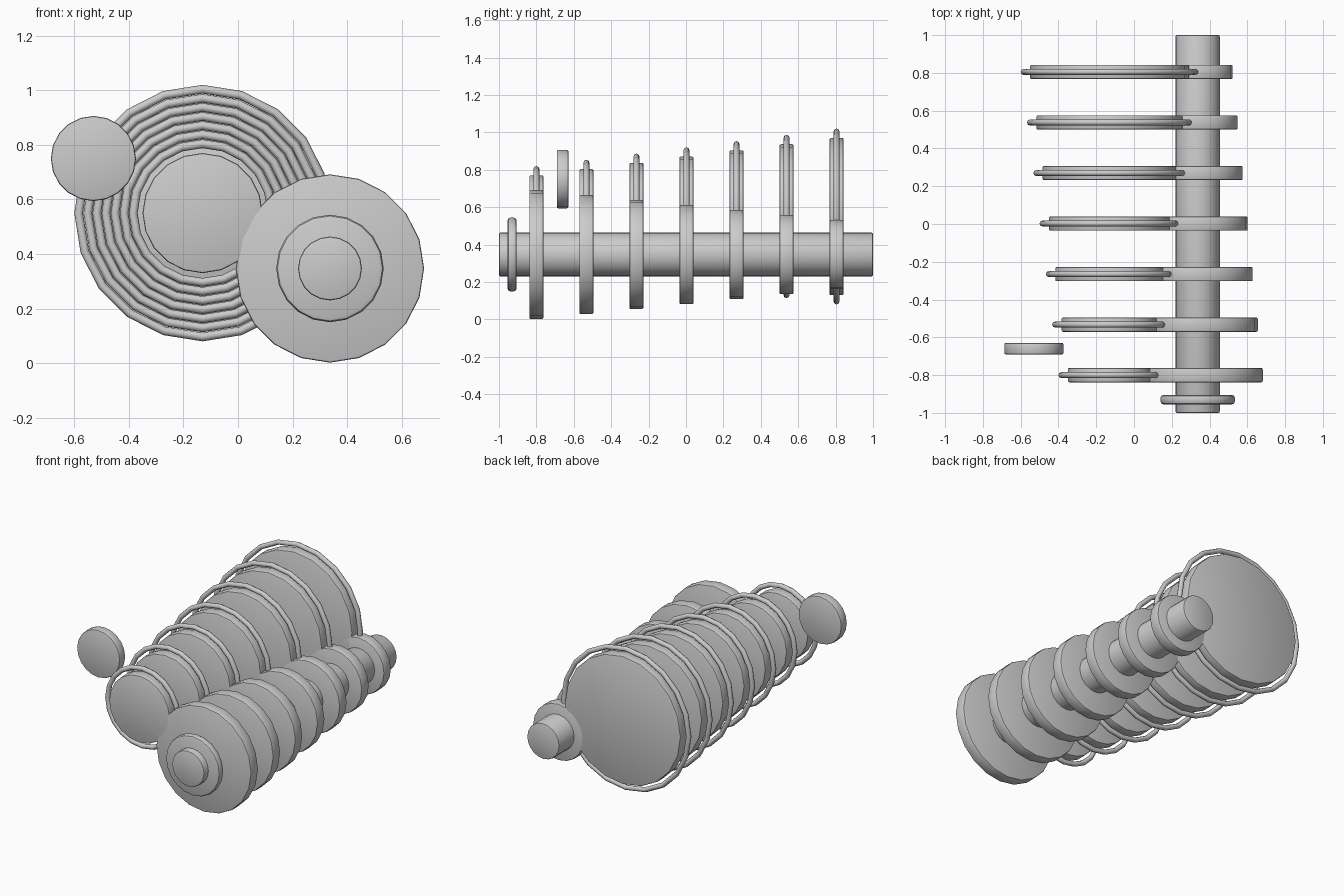
import bpy
from math import radians

if "Cube" in bpy.data.objects:
    bpy.data.objects.remove(bpy.data.objects["Cube"])

SIDES = 20
SHAFT_X, SHAFT_Z = 0.337, 0.347
CONE_X, CONE_Z = -0.13, 0.55


def smooth(obj):
    bpy.ops.object.shade_smooth_by_angle(angle=radians(40))
    return obj


def disc(name, x, y, z, radius, depth, bevel=0.008):
    """Bevelled cylinder lying along y."""
    bpy.ops.mesh.primitive_cylinder_add(vertices=SIDES, radius=radius, depth=depth,
                                        location=(x, y, z), rotation=(radians(90), 0, 0))
    obj = bpy.context.object
    obj.name = name
    mod = obj.modifiers.new("edge_bevel", 'BEVEL')
    mod.width = bevel
    mod.segments = 2
    mod.limit_method = 'ANGLE'
    mod.angle_limit = radians(40)
    bpy.ops.object.modifier_apply(modifier=mod.name)
    return smooth(obj)


def ring(name, x, y, z, outer, tube):
    """Thin torus facing along y."""
    bpy.ops.mesh.primitive_torus_add(major_segments=SIDES, minor_segments=8,
                                     major_radius=outer - tube, minor_radius=tube,
                                     location=(x, y, z), rotation=(radians(90), 0, 0))
    obj = bpy.context.object
    obj.name = name
    bpy.ops.object.shade_smooth()
    return obj


# Drive shaft with end collar
disc("drive_shaft", SHAFT_X, 0, SHAFT_Z, 0.117, 2.0)
disc("shaft_collar", SHAFT_X, -0.93, SHAFT_Z, 0.197, 0.05, 0.016)

# Seven stepped gear pairs: shaft gears shrink while cone gears grow
for i in range(7):
    t = i / 6
    y = -0.8 + 1.605 * t
    disc(f"shaft_gear_{i + 1}", SHAFT_X, y, SHAFT_Z, 0.345 - 0.16 * t, 0.076)
    disc(f"cone_gear_{i + 1}", CONE_X, y, CONE_Z, 0.22 + 0.2 * t, 0.076)
    ring(f"cone_gear_rim_{i + 1}", CONE_X, y, CONE_Z, 0.27 + 0.2 * t, 0.016)

# Separate idler wheel
disc("idler_wheel", -0.53, -0.66, 0.75, 0.156, 0.062)
